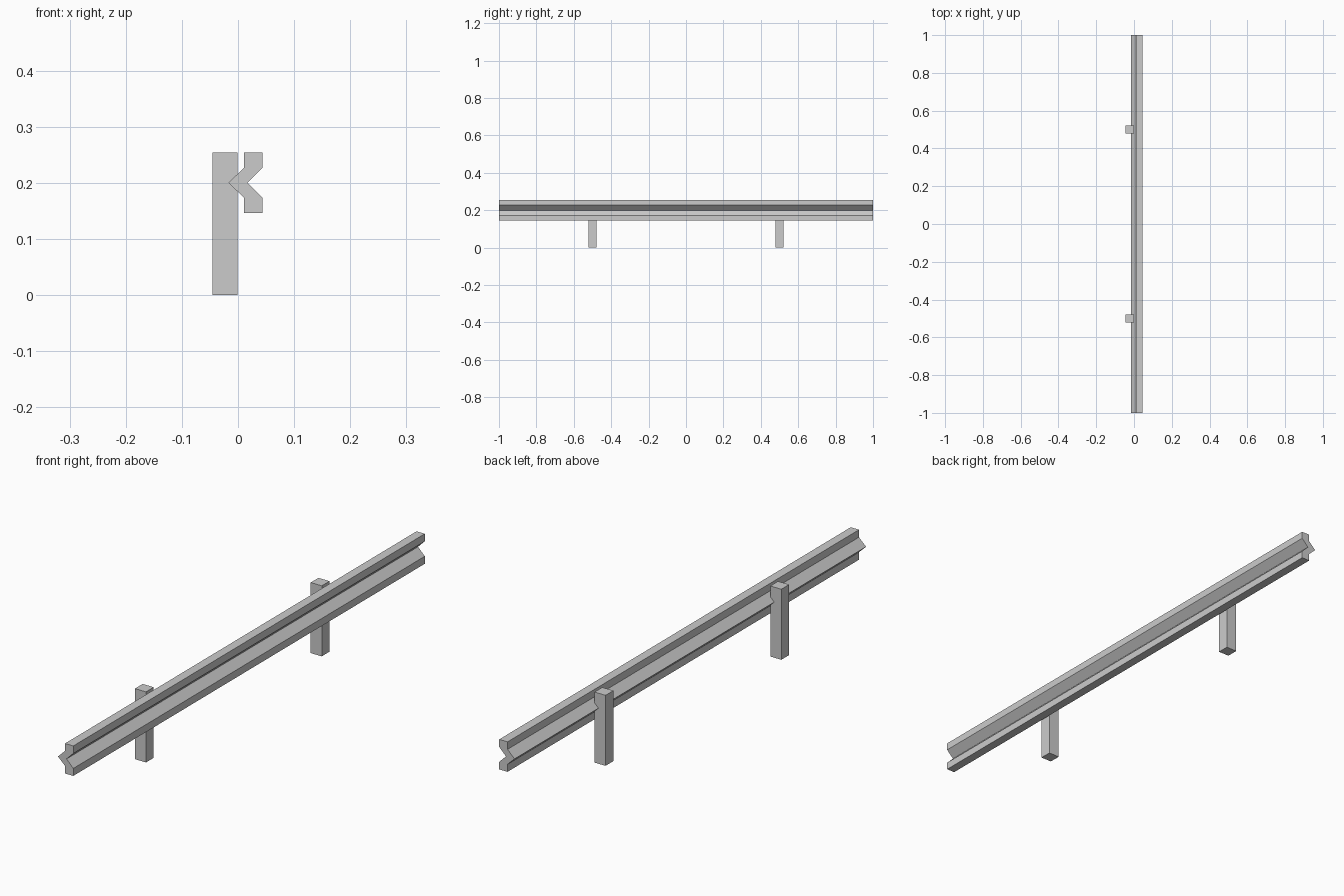
import bpy, bmesh
from mathutils import Vector

if "Cube" in bpy.data.objects:
    bpy.data.objects.remove(bpy.data.objects["Cube"])


def extrude_profile(name, points, direction):
    """Closed flat-faced solid from a planar profile swept along a direction."""
    bm = bmesh.new()
    face = bm.faces.new([bm.verts.new(p) for p in points])
    swept = bmesh.ops.extrude_face_region(bm, geom=[face], use_keep_orig=True)
    moved = [g for g in swept["geom"] if isinstance(g, bmesh.types.BMVert)]
    bmesh.ops.translate(bm, verts=moved, vec=Vector(direction))
    bmesh.ops.recalc_face_normals(bm, faces=bm.faces)
    mesh = bpy.data.meshes.new(name)
    bm.to_mesh(mesh)
    bm.free()
    obj = bpy.data.objects.new(name, mesh)
    bpy.context.collection.objects.link(obj)
    return obj


# Guard rail: folded cross-section, symmetric about z = 0.2
MID = 0.2
upper_front = [(0.044, 0.054), (0.044, 0.027)]
upper_back = [(0.011, 0.027), (0.011, 0.054)]
profile = (upper_front + [(0.017, 0)] + [(x, -z) for x, z in reversed(upper_front)]
           + [(x, -z) for x, z in reversed(upper_back)] + [(-0.017, 0)] + upper_back)
extrude_profile("guard_rail", [(x, -1, MID + z) for x, z in profile], (0, 2, 0))

# Square posts behind the rail
X0, X1, HALF, HEIGHT = -0.045, -0.001, 0.022, 0.254
for name, y in (("front_post", -0.5), ("back_post", 0.5)):
    base = [(X0, y - HALF, 0), (X1, y - HALF, 0), (X1, y + HALF, 0), (X0, y + HALF, 0)]
    extrude_profile(name, base, (0, 0, HEIGHT))
